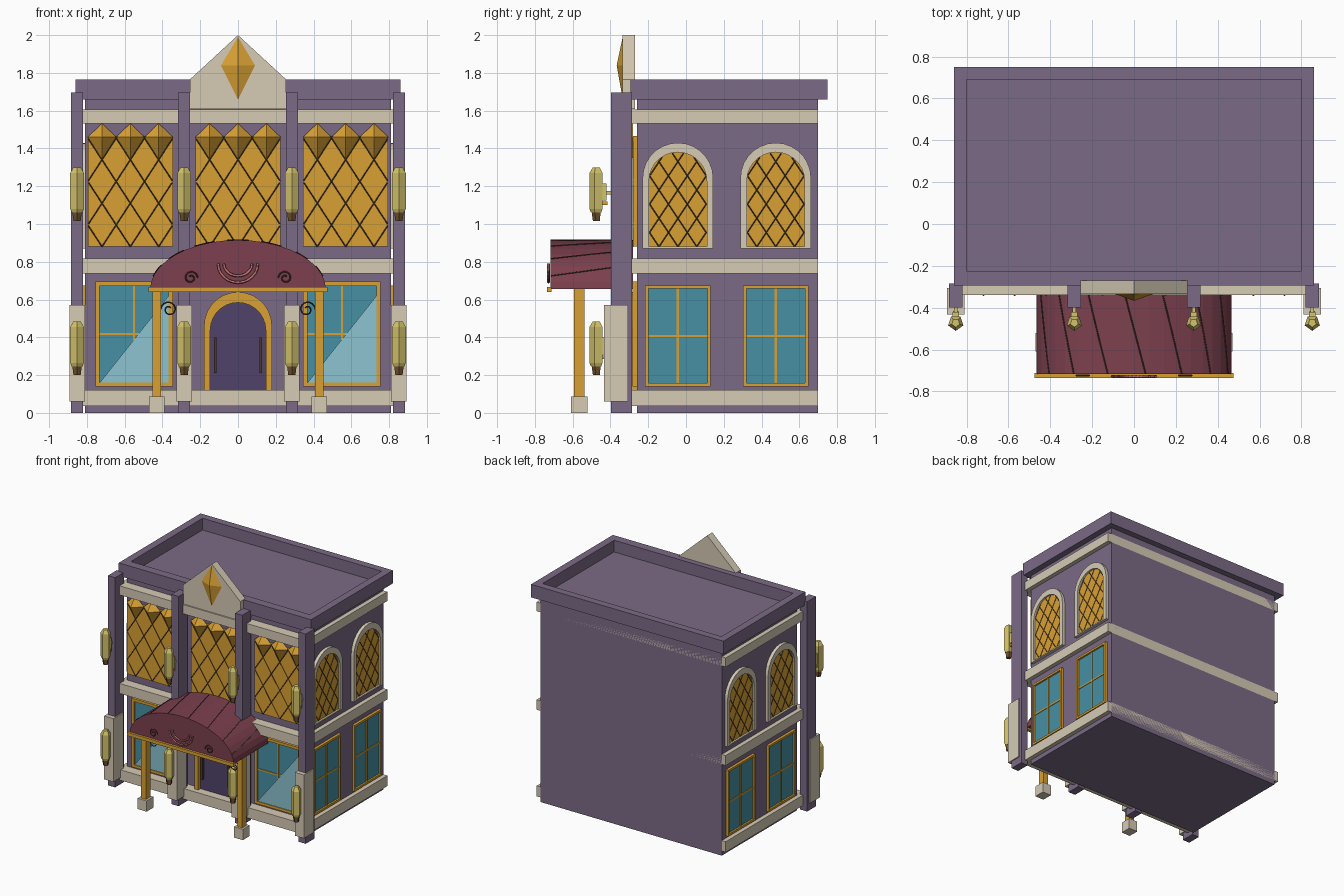
import bpy, bmesh
from math import sin, cos, pi

if "Cube" in bpy.data.objects:
    bpy.data.objects.remove(bpy.data.objects["Cube"])


def mat(name, hexcol):
    m = bpy.data.materials.new(name)
    rgb = [int(hexcol[i:i + 2], 16) / 255 for i in (0, 2, 4)]
    m.diffuse_color = [((c + .055) / 1.055) ** 2.4 for c in rgb] + [1]
    m.use_nodes = True
    m.node_tree.nodes["Principled BSDF"].inputs["Base Color"].default_value = m.diffuse_color
    return m


PURPLE, STONE = mat("purple_wall", "7b6b86"), mat("stone", "d6cbb5")
GOLD, DARK = mat("gold", "d9a134"), mat("dark_metal", "4a3a28")
TEAL, GLINT = mat("glass", "4690a4"), mat("glint", "8cc4d0")
MAROON, PINK = mat("maroon", "7c404e"), mat("pink", "c87878")
DOOR, LAMP, BROWN = mat("door", "50426a"), mat("lamp", "d4c46c"), mat("brown", "70532f")


# Wall frames: u along the wall, z up, d outward
def front(u, z, d): return (u, -.26 - d, z)
def right(u, z, d): return (.81 + d, u, z)
def left(u, z, d): return (-.81 - d, u, z)


def mesh(name, verts, faces, m):
    bm = bmesh.new()
    vs = [bm.verts.new(v) for v in verts]
    for f in faces:
        bm.faces.new([vs[i] for i in f])
    bmesh.ops.recalc_face_normals(bm, faces=bm.faces)
    me = bpy.data.meshes.new(name)
    bm.to_mesh(me)
    bm.free()
    me.materials.append(m)
    ob = bpy.data.objects.new(name, me)
    bpy.context.collection.objects.link(ob)
    return ob


def prism(name, pts, d0, d1, m, wall=front):
    n = len(pts)
    v = [wall(u, z, d) for d in (d0, d1) for u, z in pts]
    f = [list(range(n)), list(range(n, 2 * n))]
    f += [[i, (i + 1) % n, n + (i + 1) % n, n + i] for i in range(n)]
    return mesh(name, v, f, m)


def frame(name, outer, inner, d0, d1, m, wall=front):
    n = len(outer)
    v = [wall(u, z, d) for d in (d0, d1) for p in (outer, inner) for u, z in p]
    f = []
    for i in range(n):
        j = (i + 1) % n
        for a, b in ((0, n), (n, 3 * n), (3 * n, 2 * n), (2 * n, 0)):
            f.append([a + i, a + j, b + j, b + i])
    return mesh(name, v, f, m)


def rect(u0, u1, z0, z1): return [(u0, z0), (u1, z0), (u1, z1), (u0, z1)]


def arch(c, r, z0, spring, n=14):
    a = [(c + r * cos(pi * i / n), spring + r * sin(pi * i / n)) for i in range(n + 1)]
    return [(c - r, z0), (c + r, z0)] + a


def box(name, x0, x1, y0, y1, z0, z1, m):
    return prism(name, rect(x0, x1, z0, z1), -.26 - y0, -.26 - y1, m)


def wires(name, lines, r, m):
    cu = bpy.data.curves.new(name, 'CURVE')
    cu.dimensions, cu.bevel_depth, cu.bevel_resolution = '3D', r, 0
    for ln in lines:
        s = cu.splines.new('POLY')
        s.points.add(len(ln) - 1)
        for p, co in zip(s.points, ln):
            p.co = (*co, 1)
    cu.materials.append(m)
    ob = bpy.data.objects.new(name, cu)
    bpy.context.collection.objects.link(ob)
    bpy.ops.object.select_all(action='DESELECT')
    ob.select_set(True)
    bpy.context.view_layer.objects.active = ob
    bpy.ops.object.convert(target='MESH')


def lattice(name, c, hw, z0, z1, inside, d, wall, w=.15, h=.23):
    lines = []
    for s in (1, -1):
        for k in range(-8, 9):
            pts = []
            for i in range(201):
                z = z0 + (z1 - z0) * i / 200
                u = c + k * w + s * (z - z0) * w / h
                if abs(u - c) <= hw and inside(u, z):
                    pts.append(wall(u, z, d))
            if len(pts) > 4:
                lines.append([pts[0], pts[-1]])
    wires(name, lines, .003, DARK)


def gem(name, x, z0, zm, z1, hw, d0, d1):
    v = [front(x, z1, d0), front(x - hw, zm, d0), front(x, z0, d0), front(x + hw, zm, d0), front(x, zm, d1)]
    mesh(name, v, [(0, 1, 4), (1, 2, 4), (2, 3, 4), (3, 0, 4), (0, 1, 2, 3)], GOLD)


# Main body, parapet and horizontal bands
box("body", -.81, .81, -.26, .70, 0, 1.67, PURPLE)
frame("parapet", [(-.86, -.295), (.86, -.295), (.86, .75), (-.86, .75)],
      [(-.80, -.225), (.80, -.225), (.80, .69), (-.80, .69)], 1.66, 1.765, PURPLE,
      lambda u, z, d: (u, z, d))
for z0, z1 in ((.037, .122), (.737, .818), (1.533, 1.607)):
    box("stone_band", -.845, .845, -.34, .70, z0, z1, STONE)

# Gabled pediment with gem
prism("pediment", [(-.255, 1.61), (.255, 1.61), (.255, 1.765), (0, 2), (-.255, 1.765)], .01, .075, STONE)
gem("pediment_gem", 0, 1.66, 1.84, 1.99, .09, .075, .107)

# Pilasters with plinths and lanterns
for x in (-.852, -.285, .285, .852):
    box("pilaster", x - .032, x + .032, -.398, -.285, 0, 1.695, PURPLE)
    box("plinth", x - .041, x + .041, -.433, -.306, .06, .572, STONE)
    for zb in (.2, 1.015):
        rings = [(0, .02), (.045, .026), (.045, .03), (.065, .038), (.255, .038), (.285, .02)]
        for nm, rs, m in (("lantern_base", rings[:2], BROWN), ("lantern", rings[2:], LAMP)):
            v = [(x + r * sin(2 * pi * i / 5), -.473 - r * cos(2 * pi * i / 5), zb + z) for z, r in rs for i in range(5)]
            f = [[5 * k + i, 5 * k + (i + 1) % 5, 5 * k + 5 + (i + 1) % 5, 5 * k + 5 + i]
                 for k in range(len(rs) - 1) for i in range(5)]
            f += [list(range(5)), list(range(len(v) - 5, len(v)))]
            mesh(nm, v, f, m)
        box("lantern_bracket", x - .012, x + .012, -.45, -.415, zb + .085, zb + .105, GOLD)
        box("lantern_mount", x - .016, x + .016, -.45, -.42, zb + .11, zb + .2, LAMP)
        box("lantern_arm", x - .008, x + .008, -.45, -.39, zb + .14, zb + .16, LAMP)

# Upper front panels with lattice and gem valance
for c in (-.57, 0, .57):
    prism("upper_panel", rect(c - .225, c + .225, .88, 1.465), 0, .02, GOLD)
    lattice("panel_lattice", c, .223, .88, 1.465, lambda u, z: True, .021, front)
    for k in (-1, 0, 1):
        gem("valance_gem", c + k * .15, 1.34, 1.46, 1.533, .076, .02, .085)


def window(c, hw, z0, z1, wall, b):
    zm = (z0 + z1) / 2
    prism("window_glass", rect(c - hw + .005, c + hw - .005, z0 + .005, z1 - .005), 0, .008, TEAL, wall)
    frame("window_frame", rect(c - hw, c + hw, z0, z1), rect(c - hw + b, c + hw - b, z0 + b, z1 - b), 0, .022, GOLD, wall)
    prism("window_mullion", rect(c - .006, c + .006, z0 + b, z1 - b), 0, .014, GOLD, wall)
    prism("window_transom", rect(c - hw + b, c + hw - b, zm - .006, zm + .006), 0, .013, GOLD, wall)


# Front shop windows with reflection wedge
for c in (-.55, .55):
    window(c, .205, .14, .695, front, .022)
    prism("window_glint", [(c - .18, .162), (c + .183, .162), (c + .183, .62)], .008, .017, GLINT)

# Side windows on both sides
for wall in (right, left):
    for c in (-.043, .475):
        window(c, .173, .14, .675, wall, .017)
        frame("arch_surround", arch(c, .187, .87, 1.243), arch(c, .153, .88, 1.227), 0, .025, STONE, wall)
        prism("arch_panel", arch(c, .155, .875, 1.227), 0, .01, GOLD, wall)
        lattice("arch_lattice", c, .152, .88, 1.38,
                lambda u, z: z < 1.227 or (u - c) ** 2 + (z - 1.227) ** 2 < .152 ** 2, .011, wall, .1, .15)

# Arched door with handles
prism("door", arch(0, .15, .12, .437), 0, .012, DOOR)
frame("door_frame", arch(0, .18, .12, .46), arch(0, .147, .12, .437), 0, .04, GOLD)
for x in (-.12, .12):
    box("door_handle", x - .007, x + .007, -.295, -.265, .21, .40, DARK)

# Barrel awning with seams and front rail
def hood(a, g=0): return ((.465 + g) * cos(a), .655 + (.26 + g) * sin(a))


prism("awning", [hood(pi * i / 20) for i in range(21)], .02, .458, MAROON)
seams = []
for k in range(1, 8):
    pts = [(pi * k / 8 + .12 - .24 * t / 6, t / 6) for t in range(7)]
    seams.append([front(*hood(a, .001), .03 + .427 * t) for a, t in pts])
wires("awning_seams", seams, .003, DARK)
box("awning_rail", -.475, .475, -.737, -.712, .64, .667, GOLD)


def spiral(cx, cz, r, s, y, turns=1.4, n=22):
    return [(cx + s * r * (1 - .75 * i / n) * cos(2 * pi * turns * i / n), y,
             cz + r * (1 - .75 * i / n) * sin(2 * pi * turns * i / n)) for i in range(n + 1)]


# Awning relief ornament
for w, dz in ((.105, 0), (.075, .035)):
    wires("awning_swag", [[(w * cos(pi * (1 + i / 12)), -.728, .79 + (.1 - dz) * sin(pi * (1 + i / 12)))
                           for i in range(13)]], .007, PINK)
wires("awning_scrolls", [spiral(s * .25, .715, .037, -s, -.724) for s in (-1, 1)], .004, DARK)

# Awning posts, feet and scroll brackets
for s in (-1, 1):
    box("awning_post", s * .43 - .022, s * .43 + .022, -.592, -.537, .06, .66, GOLD)
    box("post_foot", s * .43 - .04, s * .43 + .04, -.61, -.522, 0, .087, STONE)
    wires("post_scroll", [spiral(s * .365, .548, .044, s, -.565)], .004, DARK)
